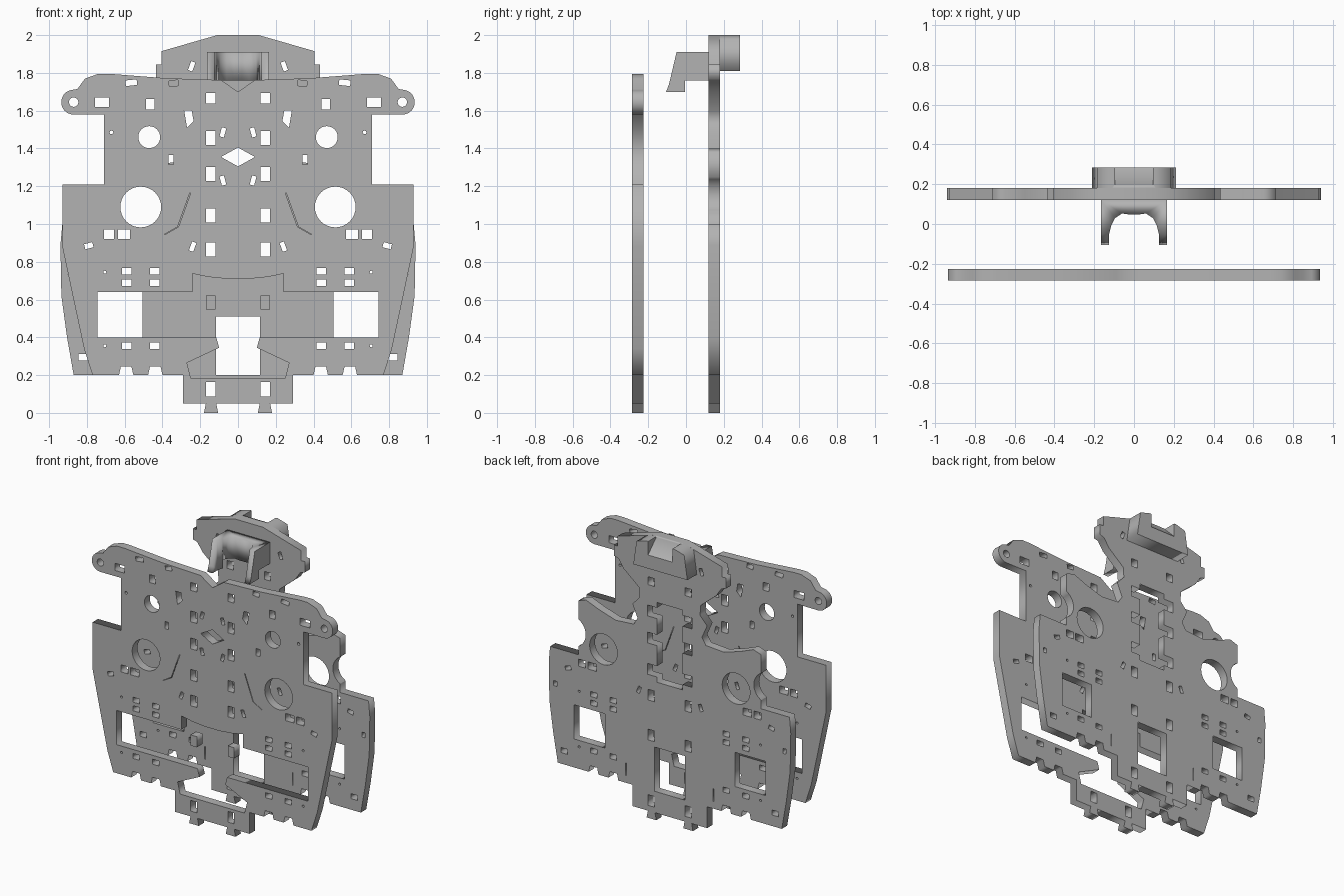
import bpy
from math import sin, cos, pi, radians

cube = bpy.data.objects.get("Cube")
if cube:
    bpy.data.objects.remove(cube)

grey = bpy.data.materials.new("plain_grey")
grey.use_nodes = True
grey.diffuse_color = (0.45, 0.45, 0.45, 1)
bsdf = grey.node_tree.nodes["Principled BSDF"]
bsdf.inputs["Base Color"].default_value = grey.diffuse_color
bsdf.inputs["Roughness"].default_value = 0.6

UPRIGHT = (pi / 2, 0, 0)
SIDEWAYS = (pi / 2, 0, pi / 2)
FLAT = (0, 0, 0)


def baked(obj):
    graph = bpy.context.evaluated_depsgraph_get()
    return bpy.data.meshes.new_from_object(obj.evaluated_get(graph))


def prism(name, loops, depth, rotation, location):
    """Extrude a filled outline; every further loop is a hole."""
    curve = bpy.data.curves.new(name, "CURVE")
    curve.dimensions = "2D"
    curve.fill_mode = "BOTH"
    curve.extrude = depth / 2
    for loop in loops:
        spline = curve.splines.new("POLY")
        spline.points.add(len(loop) - 1)
        for point, (u, v) in zip(spline.points, loop):
            point.co = (u, v, 0, 1)
        spline.use_cyclic_u = True
    temp = bpy.data.objects.new(name + "_outline", curve)
    bpy.context.collection.objects.link(temp)
    bpy.context.view_layer.update()
    mesh = baked(temp)
    bpy.data.objects.remove(temp)
    mesh.materials.clear()
    mesh.materials.append(grey)
    obj = bpy.data.objects.new(name, mesh)
    obj.rotation_euler, obj.location = rotation, location
    bpy.context.collection.objects.link(obj)
    return obj


def carve(target, cutter):
    mod = target.modifiers.new("carve", "BOOLEAN")
    mod.operation, mod.object, mod.solver = "DIFFERENCE", cutter, "EXACT"
    bpy.context.view_layer.update()
    mesh = baked(target)
    target.modifiers.clear()
    target.data = mesh
    bpy.data.objects.remove(cutter)


def flip(loop):
    return [(-x, z) for x, z in reversed(loop)]


def whole(half):
    return half + flip(half)


def both(loops):
    return loops + [flip(loop) for loop in loops]


def arc(x, z, r, start=0, end=360, n=32):
    step = radians(end - start) / n
    count = n if end - start == 360 else n + 1
    return [(x + r * cos(radians(start) + step * i),
             z + r * sin(radians(start) + step * i)) for i in range(count)]


def slot(x, z, w, h, tilt=0):
    c, s = cos(radians(tilt)), sin(radians(tilt))
    corners = [(-w, -h), (w, -h), (w, h), (-w, h)]
    return [(x + (u * c - v * s) / 2, z + (u * s + v * c) / 2) for u, v in corners]


def notch(x):
    return [(x - .038, .2), (x - .028, .245), (x + .028, .245), (x + .038, .2)]


# Lower edge shared by both plates: feet, tab and notches
lower = [(.115, .05), (.105, 0), (.18, 0), (.17, .05), (.29, .05), (.29, .2)]
lower += notch(.438) + notch(.592)

# Slots cut through both plates
shared = [slot(.145, z, .05, .075) for z in (.125, .585, .865)]
shared += [slot(.145, 1.665, .05, .055), slot(.24, .88, .024, .05, 20)]
shared += [slot(x, z, .05, .035) for x in (.44, .59) for z in (.355, .69, .75)]
shared += [slot(.603, .945, .065, .05), slot(.683, .945, .055, .05)]
shared += [slot(.79, .885, .045, .028, -15), arc(.515, 1.09, .108),
           arc(.705, .745, .008, n=8), arc(.705, .355, .008, n=8)]

# Front plate
front_edge = lower + [(.77, .2), (.815, .34), (.86, .55), (.93, .88), (.93, 1.21),
                      (.71, 1.21), (.71, 1.58)]
front_edge += arc(.87, 1.645, .066, -90, 70, 10)
front_edge += [(.85, 1.715), (.81, 1.77), (.74, 1.795), (.68, 1.795),
               (.385, 1.772), (.09, 1.762), (0, 1.7)]
opening = [(.25, .185), (.27, .265), (.1, .345), (.115, .4), (.745, .4), (.745, .64),
           (.24, .64), (.24, .737), (.16, .72), (.06, .71)]
diamond = [(.09, 1.355), (0, 1.405), (-.09, 1.355), (0, 1.305)]
seam = [(.25, 1.165), (.315, .985), (.385, .945)]
seam += [(x + .005, z) for x, z in reversed(seam)]
front_holes = shared + [seam] + [slot(.145, z, .05, .075) for z in (1.045, 1.265, 1.455)]
front_holes += [
    slot(.08, 1.485, .024, .05, 15), slot(.08, 1.23, .024, .05, -15),
    slot(.355, 1.34, .028, .05), arc(.47, 1.46, .058), arc(.67, 1.485, .01, n=8),
    arc(.87, 1.645, .025, n=16), slot(.72, 1.645, .075, .05),
    slot(.565, 1.748, .06, .03, -6), slot(.34, 1.745, .05, .03, -6),
    slot(.465, 1.635, .045, .055),
    [(.235, 1.545), (.27, 1.51), (.285, 1.6), (.245, 1.6)]]
prism("front_plate", [whole(front_edge)[:], whole(opening), diamond] + both(front_holes),
      .06, UPRIGHT, (0, -.255, 0))

# Back plate with neck and head
back_edge = lower + [(.87, .2), (.905, .4), (.935, .62), (.94, .89), (.93, 1.0),
                     (.71, 1.0), (.71, 1.06)]
back_edge += arc(.76, 1.155, .107, 242, 118, 10)
back_edge += [(.71, 1.38), (.65, 1.4), (.55, 1.36), (.42, 1.32), (.28, 1.33),
              (.25, 1.38), (.29, 1.47), (.235, 1.53), (.24, 1.6), (.36, 1.7),
              (.4, 1.76), (.435, 1.77), (.435, 1.845), (.405, 1.845),
              (.405, 1.915), (.11, 2)]
spine = [(.1, .97)]
for z in (1.045, 1.265, 1.455):
    spine += [(.1, z - .038), (.172, z - .038), (.172, z + .038), (.1, z + .038)]
spine.append((.1, 1.53))
back_holes = shared + [slot(.625, .52, .24, .24), slot(.82, .295, .05, .035),
                       slot(.89, .75, .024, .035), slot(.245, 1.835, .024, .05, 20),
                       slot(.34, .295, .005, .09)]
prism("back_plate", [whole(back_edge), whole(spine), slot(0, .355, .235, .31)]
      + both(back_holes), .06, UPRIGHT, (0, .15, 0))

# Front bracket: side profile hollowed by an arched pocket
bracket_side = [(.12, 1.91), (-.05, 1.91), (-.09, 1.74), (-.105, 1.7), (-.005, 1.7),
                (-.005, 1.76), (.12, 1.76)]
bracket = prism("front_bracket", [bracket_side], .33, SIDEWAYS, (0, 0, 0))
pocket = [(.125, -.2), (.125, -.05), (.115, -.01), (.095, .03), (.06, .053), (.02, .047)]
carve(bracket, prism("pocket_cutter", [whole(pocket)], .6, FLAT, (0, 0, 1.8)))

# Rear housing with a sloping recess in its top
housing = prism("rear_housing", [whole([(.21, 1.81), (.185, 1.978), (.11, 2)])],
                .105, UPRIGHT, (0, .2325, 0))
ramp = [(.195, 2.05), (.195, 1.995), (.3, 1.89), (.3, 2.05)]
carve(housing, prism("ramp_cutter", [ramp], .19, SIDEWAYS, (0, 0, 0)))
